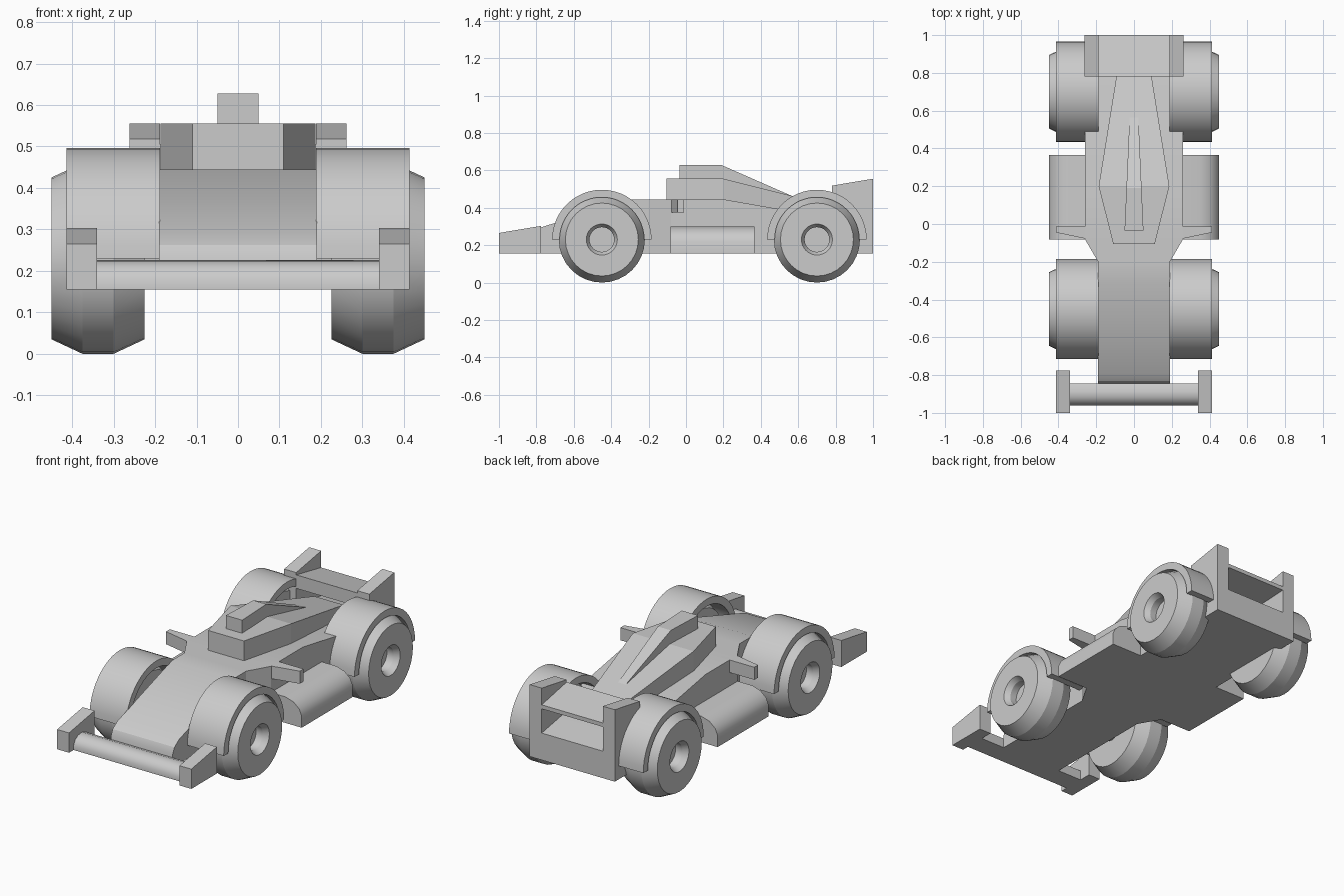
import bpy, bmesh, math

if "Cube" in bpy.data.objects:
    bpy.data.objects.remove(bpy.data.objects["Cube"])

def finish(name, bm, mirror=False, smooth=30):
    bmesh.ops.recalc_face_normals(bm, faces=bm.faces)
    me = bpy.data.meshes.new(name)
    bm.to_mesh(me)
    bm.free()
    ob = bpy.data.objects.new(name, me)
    bpy.context.collection.objects.link(ob)
    if mirror:
        m = ob.modifiers.new("Mirror", 'MIRROR')
        m.use_axis = (True, False, False)
    bpy.ops.object.select_all(action='DESELECT')
    ob.select_set(True)
    bpy.context.view_layer.objects.active = ob
    bpy.ops.object.shade_smooth_by_angle(angle=math.radians(smooth))
    return ob

def skin(bm, rings, caps=True):
    """Join closed rings of points with quads."""
    vs = [[bm.verts.new(p) for p in r] for r in rings]
    n = len(vs[0])
    for a, b in zip(vs, vs[1:]):
        for i in range(n):
            bm.faces.new((a[i], a[(i + 1) % n], b[(i + 1) % n], b[i]))
    if caps:
        bm.faces.new(vs[0])
        bm.faces.new(vs[-1])

def loft(name, z0, sections, smooth=30):
    """Box sections along y: (y, half width, top z)."""
    bm = bmesh.new()
    skin(bm, [[(-w, y, z0), (w, y, z0), (w, y, z), (-w, y, z)] for y, w, z in sections])
    return finish(name, bm, smooth=smooth)

def prism(name, pts, lo, hi, axis='x', mirror=False, smooth=30):
    """Extrude a flat profile along one axis."""
    put = {'x': lambda a, b, t: (t, a, b),
           'y': lambda a, b, t: (a, t, b),
           'z': lambda a, b, t: (a, b, t)}[axis]
    bm = bmesh.new()
    skin(bm, [[put(a, b, t) for a, b in pts] for t in (lo, hi)])
    return finish(name, bm, mirror, smooth)

FLOOR = 0.155

# Main body with sloping nose and tail
loft("body", FLOOR, [(-0.845, 0.19, 0.23), (-0.83, 0.19, 0.262), (-0.79, 0.19, 0.29),
                     (-0.31, 0.19, 0.445), (-0.20, 0.19, 0.445), (-0.08, 0.26, 0.445),
                     (0.20, 0.26, 0.445), (1.0, 0.26, 0.305)], smooth=28)

# Cockpit cover and the fin on top
loft("cockpit", 0.30, [(-0.105, 0.11, 0.555), (0.20, 0.187, 0.555), (0.80, 0.09, 0.405)], smooth=8)
loft("top_fin", 0.40, [(-0.035, 0.05, 0.628), (0.19, 0.04, 0.628), (0.60, 0.022, 0.448)], smooth=8)

# Side pods and mirror arms
prism("side_pod", [(0.2, FLOOR), (0.45, FLOOR), (0.45, 0.22), (0.435, 0.255),
                   (0.40, 0.285), (0.35, 0.30), (0.2, 0.30)], -0.083, 0.365, 'y', True)
prism("mirror_arm", [(0.2, -0.012), (0.412, -0.012), (0.412, -0.045), (0.2, -0.09)],
      0.375, 0.445, 'z', True)

# Front wing: bar and end plates
prism("front_wing", [(-0.96, FLOOR), (-0.96, 0.18), (-0.945, 0.207), (-0.92, 0.222), (-0.885, 0.226),
                     (-0.845, 0.21), (-0.845, FLOOR)], -0.35, 0.35)
prism("front_end_plate", [(-1, FLOOR), (-0.775, FLOOR), (-0.775, 0.303), (-1, 0.265)],
      0.34, 0.413, mirror=True)

# Rear wing: blade and end plates
prism("rear_wing", [(0.78, 0.43), (0.78, 0.505), (1.0, 0.462), (1.0, 0.44)], -0.2, 0.2)
prism("rear_end_plate", [(0.78, FLOOR), (1, FLOOR), (1, 0.555), (0.78, 0.518)],
      0.188, 0.262, mirror=True)

# Wheels, fenders and axles
HUB_Z, SEG = 0.23, 32
TIRE = [(0.225, 0.08), (0.225, 0.195), (0.30, 0.23), (0.375, 0.23),
        (0.45, 0.195), (0.45, 0.083), (0.42, 0.066), (0.38, 0.066)]
for end, cy in (("front", -0.45), ("rear", 0.70)):
    bm = bmesh.new()
    skin(bm, [[(x, cy + r * math.cos(2 * math.pi * i / SEG), HUB_Z + r * math.sin(2 * math.pi * i / SEG))
               for i in range(SEG)] for x, r in TIRE])
    finish(end + "_wheel", bm, True, 20)

    arc = [math.pi * i / 24 for i in range(25)]
    ring = [(cy + 0.266 * math.cos(a), HUB_Z + 0.266 * math.sin(a)) for a in arc]
    ring += [(cy + 0.226 * math.cos(a), HUB_Z + 0.226 * math.sin(a)) for a in reversed(arc)]
    prism(end + "_fender", ring, 0.188, 0.413, mirror=True)

    axle = [(cy + 0.05 * math.cos(math.pi * i / 8), HUB_Z + 0.05 * math.sin(math.pi * i / 8)) for i in range(16)]
    prism(end + "_axle", axle, -0.24, 0.24)
